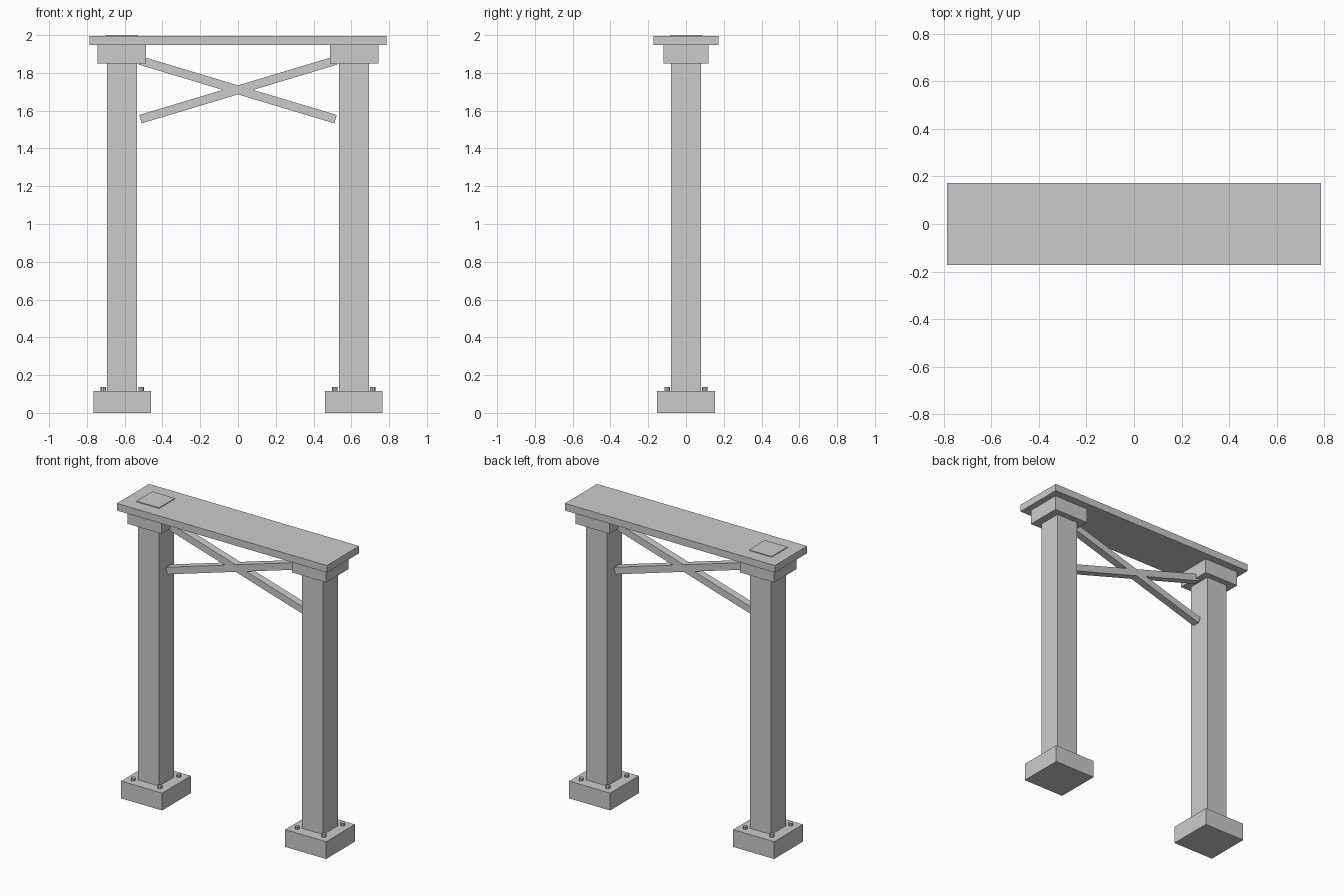
import bpy, bmesh, math

if "Cube" in bpy.data.objects:
    bpy.data.objects.remove(bpy.data.objects["Cube"])


def finish(name, bm):
    bmesh.ops.recalc_face_normals(bm, faces=bm.faces)
    mesh = bpy.data.meshes.new(name)
    bm.to_mesh(mesh)
    bm.free()
    obj = bpy.data.objects.new(name, mesh)
    bpy.context.collection.objects.link(obj)
    return obj


def box(name, x, z0, z1, sx, sy):
    bm = bmesh.new()
    bmesh.ops.create_cube(bm, size=1)
    bmesh.ops.scale(bm, vec=(sx, sy, z1 - z0), verts=bm.verts)
    bmesh.ops.translate(bm, vec=(x, 0, (z0 + z1) / 2), verts=bm.verts)
    return finish(name, bm)


def bolt(name, x, y, z0, z1, radius):
    bm = bmesh.new()
    bmesh.ops.create_cone(bm, cap_ends=True, segments=8, radius1=radius,
                          radius2=radius, depth=z1 - z0)
    bmesh.ops.translate(bm, vec=(x, y, (z0 + z1) / 2), verts=bm.verts)
    return finish(name, bm)


# Two columns: footing, post, capital and four anchor bolts each
for side, s in (("left", -1), ("right", 1)):
    cx = s * 0.613
    box(f"{side}_footing", cx, 0, 0.117, 0.306, 0.306)
    box(f"{side}_post", cx, 0.117, 1.849, 0.159, 0.159)
    box(f"{side}_capital", s * 0.615, 1.849, 1.947, 0.257, 0.24)
    for i, (bx, by) in enumerate(((-1, -1), (1, -1), (1, 1), (-1, 1))):
        bolt(f"{side}_anchor_bolt_{i + 1}", cx + bx * 0.1, by * 0.1,
             0.117, 0.136, 0.0145)

# Top beam with the thin plate over the left column
box("top_beam", 0, 1.947, 1.995, 1.57, 0.344)
box("top_plate", -0.615, 1.995, 2.0, 0.17, 0.17)

# Cross brace: one X-shaped outline extruded in depth
angle, half_len, half_t, depth = math.radians(16.7), 0.539, 0.023, 0.05
c, s = math.cos(angle), math.sin(angle)
inner = (half_t / s, 0)
lower = (half_len * c - half_t * s, half_len * s + half_t * c)
upper = (half_len * c + half_t * s, half_len * s - half_t * c)
notch = (0, half_t / c)
outline = [inner, upper, lower, notch]
outline += [(-x, z) for x, z in (lower, upper, inner)]
outline += [(-x, -z) for x, z in (upper, lower, notch)]
outline += [(x, -z) for x, z in (lower, upper)]
bm = bmesh.new()
face = bm.faces.new([bm.verts.new((x, -depth / 2, z + 1.71)) for x, z in outline])
ext = bmesh.ops.extrude_face_region(bm, geom=[face], use_keep_orig=True)
bmesh.ops.translate(bm, vec=(0, depth, 0),
                    verts=[v for v in ext["geom"] if isinstance(v, bmesh.types.BMVert)])
finish("cross_brace", bm)
